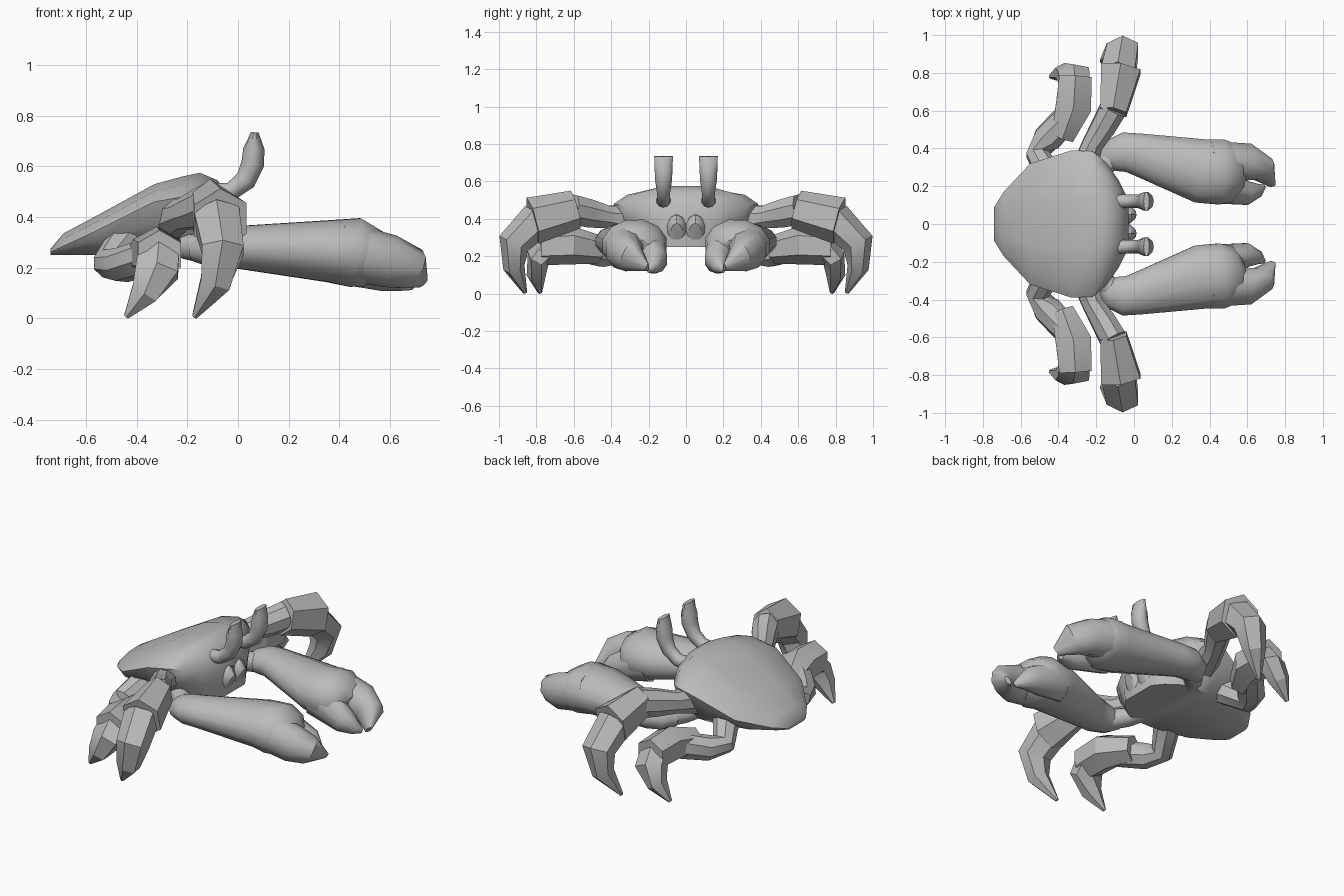
import bpy, bmesh, math
from mathutils import Vector

shell_grey = bpy.data.materials.new("shell_grey")
shell_grey.diffuse_color = (0.5, 0.5, 0.5, 1)


def loft(name, rings, angle=40, mirror=True):
    """Skin a list of equal-length point rings and cap both ends."""
    bm = bmesh.new()
    vs = [[bm.verts.new(p) for p in r] for r in rings]
    n = len(vs[0])
    for a, b in zip(vs, vs[1:]):
        for i in range(n):
            j = (i + 1) % n
            bm.faces.new((a[i], a[j], b[j], b[i]))
    bm.faces.new(vs[0])
    bm.faces.new(vs[-1])
    bmesh.ops.recalc_face_normals(bm, faces=bm.faces)
    me = bpy.data.meshes.new(name)
    bm.to_mesh(me)
    bm.free()
    me.shade_smooth()
    me.set_sharp_from_angle(angle=math.radians(angle))
    me.materials.append(shell_grey)
    ob = bpy.data.objects.new(name, me)
    bpy.context.collection.objects.link(ob)
    if mirror:
        m = ob.modifiers.new("mirror", "MIRROR")
        m.use_axis = (False, True, False)
        m.use_mirror_merge = False
    return ob


def limb(name, path, side, sides=10, angle=40):
    """Oval tube through (x, y, z, half width, half height) stations."""
    side = Vector(side)
    pts = [Vector(p[:3]) for p in path]
    rings = []
    for i, (c, p) in enumerate(zip(pts, path)):
        t = pts[min(i + 1, len(pts) - 1)] - pts[max(i - 1, 0)]
        s = (side - t * side.dot(t) / t.length_squared).normalized()
        up = t.normalized().cross(s)
        ring = []
        for k in range(sides):
            a = 2 * math.pi * (k + 0.5) / sides
            f = 1 / math.cos(math.pi / sides)
            ring.append(c + f * (s * p[3] * math.cos(a) + up * p[4] * math.sin(a)))
        rings.append(ring)
    return loft(name, rings, angle)


# Body: x, half width, rim height, top height, bottom half width, bottom height
stations = [
    (-0.74, 0.09, 0.262, 0.275, 0.07, 0.25),
    (-0.69, 0.17, 0.285, 0.335, 0.12, 0.25),
    (-0.55, 0.32, 0.35, 0.41, 0.20, 0.25),
    (-0.33, 0.39, 0.46, 0.53, 0.24, 0.25),
    (-0.22, 0.385, 0.48, 0.56, 0.24, 0.25),
    (-0.15, 0.33, 0.47, 0.575, 0.22, 0.25),
    (-0.08, 0.23, 0.43, 0.545, 0.17, 0.25),
    (-0.03, 0.13, 0.38, 0.47, 0.11, 0.25),
]
rings = []
for x, w, rim, top, bw, bot in stations:
    half = [(w * 0.35, top), (w * 0.82, top - (top - rim) * 0.4), (w, rim),
            (w * 0.92, rim - (rim - bot) * 0.4), (bw, bot)]
    rings.append([Vector((x, y, z)) for y, z in half] +
                 [Vector((x, -y, z)) for y, z in reversed(half)])
loft("body_shell", rings, 45, mirror=False)

Y, X = (0, 1, 0), (1, 0, 0)

# Eye stalks curving forward and up
limb("eye_stalk", [
    (-0.13, 0.12, 0.49, 0.04, 0.04), (-0.03, 0.12, 0.50, 0.035, 0.035),
    (0.03, 0.12, 0.545, 0.035, 0.04), (0.058, 0.12, 0.61, 0.045, 0.043),
    (0.063, 0.12, 0.67, 0.048, 0.04), (0.066, 0.12, 0.735, 0.05, 0.014)], Y)

# Mouth plates under the eyes
limb("mouth_plate", [
    (-0.10, 0.05, 0.35, 0.06, 0.08), (-0.03, 0.05, 0.34, 0.05, 0.08),
    (-0.01, 0.05, 0.33, 0.03, 0.05)], Y)

# Claw arm, palm and the two fingers
limb("claw_arm", [
    (-0.26, 0.16, 0.32, 0.06, 0.06), (-0.19, 0.28, 0.28, 0.05, 0.05),
    (-0.10, 0.36, 0.27, 0.06, 0.06)], X)
limb("claw_palm", [
    (-0.18, 0.33, 0.26, 0.03, 0.035), (-0.12, 0.36, 0.27, 0.085, 0.065),
    (-0.05, 0.38, 0.28, 0.105, 0.08), (0.01, 0.372, 0.28, 0.11, 0.085),
    (0.36, 0.28, 0.265, 0.17, 0.122), (0.46, 0.275, 0.26, 0.172, 0.137),
    (0.53, 0.265, 0.235, 0.15, 0.115), (0.57, 0.26, 0.22, 0.09, 0.07)], Y, 12)
limb("claw_outer_finger", [
    (0.40, 0.33, 0.27, 0.11, 0.11), (0.60, 0.328, 0.225, 0.098, 0.10),
    (0.68, 0.29, 0.195, 0.07, 0.085), (0.73, 0.205, 0.14, 0.012, 0.025)], Y)
limb("claw_inner_finger", [
    (0.40, 0.20, 0.25, 0.09, 0.11), (0.60, 0.163, 0.175, 0.062, 0.07),
    (0.66, 0.18, 0.14, 0.035, 0.035), (0.69, 0.20, 0.122, 0.01, 0.012)], Y)

# Front legs: hip, boxy thigh, hooked foot
limb("front_leg_hip", [
    (-0.27, 0.27, 0.39, 0.07, 0.08), (-0.22, 0.42, 0.41, 0.055, 0.06),
    (-0.16, 0.52, 0.43, 0.065, 0.075), (-0.11, 0.61, 0.45, 0.07, 0.08)], X, 8)
limb("front_leg_thigh", [
    (-0.11, 0.59, 0.45, 0.07, 0.09), (-0.07, 0.82, 0.39, 0.105, 0.11)], X, 6, 30)
limb("front_leg_foot", [
    (-0.085, 0.79, 0.40, 0.09, 0.085), (-0.06, 0.92, 0.27, 0.082, 0.075),
    (-0.09, 0.92, 0.14, 0.06, 0.05), (-0.172, 0.86, 0.006, 0.01, 0.01)], X, 6, 30)

# Rear legs: hip, boxy thigh, hooked foot
limb("rear_leg_hip", [
    (-0.44, 0.24, 0.31, 0.07, 0.07), (-0.51, 0.37, 0.215, 0.06, 0.06),
    (-0.46, 0.45, 0.21, 0.075, 0.065), (-0.36, 0.56, 0.24, 0.07, 0.07)], X, 8)
limb("rear_leg_thigh", [
    (-0.38, 0.46, 0.235, 0.06, 0.065), (-0.32, 0.62, 0.26, 0.095, 0.09),
    (-0.31, 0.78, 0.25, 0.085, 0.085)], X, 6, 30)
limb("rear_leg_foot", [
    (-0.31, 0.70, 0.28, 0.08, 0.07), (-0.32, 0.79, 0.19, 0.085, 0.055),
    (-0.37, 0.80, 0.10, 0.055, 0.045), (-0.442, 0.78, 0.006, 0.01, 0.01)], X, 6, 30)
